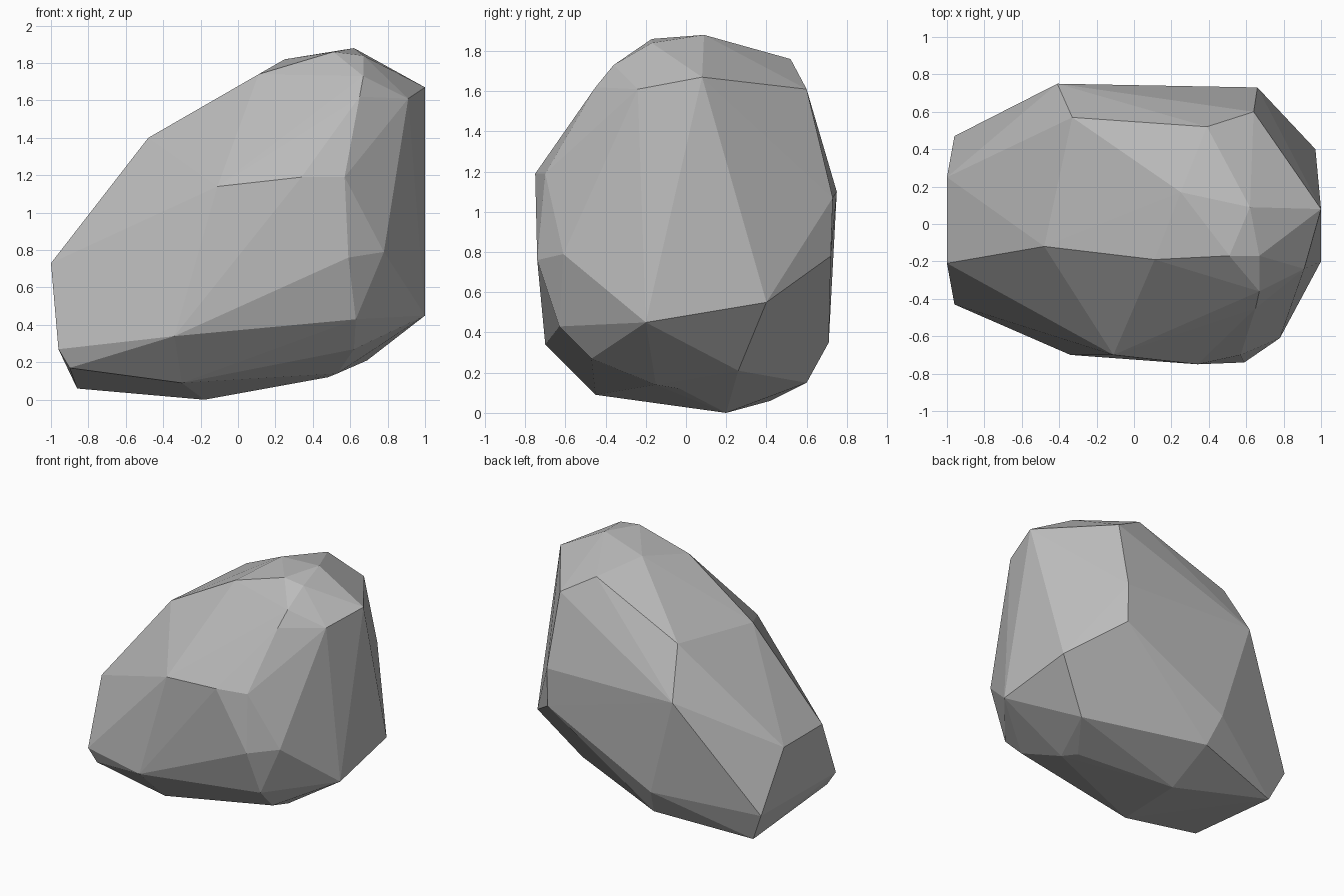
import bpy
import bmesh


def make_material(name, colour):
    """Plain flat colour, shown in the viewport and in a render."""
    material = bpy.data.materials.new(name)
    material.use_nodes = True
    material.diffuse_color = colour
    shader = material.node_tree.nodes["Principled BSDF"]
    shader.inputs["Base Color"].default_value = colour
    shader.inputs["Roughness"].default_value = 0.9
    return material


def hull_object(name, groups, material):
    """Chisel a boulder as the convex skin around its corner groups."""
    mesh = bpy.data.meshes.new(name)
    chisel = bmesh.new()
    for corners in groups.values():
        for corner in corners:
            chisel.verts.new(corner)
    result = bmesh.ops.convex_hull(chisel, input=chisel.verts[:])
    spare = [item for item in result["geom_interior"]
             if isinstance(item, bmesh.types.BMVert) and item.is_valid]
    bmesh.ops.delete(chisel, geom=spare, context="VERTS")
    bmesh.ops.recalc_face_normals(chisel, faces=chisel.faces[:])
    for face in chisel.faces:
        face.smooth = False
    chisel.to_mesh(mesh)
    chisel.free()
    mesh.materials.append(material)
    boulder = bpy.data.objects.new(name, mesh)
    bpy.context.collection.objects.link(boulder)
    return boulder


default_cube = bpy.data.objects.get("Cube")
if default_cube:
    bpy.data.objects.remove(default_cube, do_unlink=True)

# Corners of the boulder, grouped from the peak down to the ground
corner_groups = {
    "peak": [
        (.62, .09, 1.88), (.51, -.17, 1.86), (.67, -.17, 1.84),
        (.25, .17, 1.82), (.39, .52, 1.76), (.11, -.19, 1.74),
        (.67, -.36, 1.73),
    ],
    "shoulder": [
        (1, .08, 1.67), (.91, -.24, 1.61), (.64, .6, 1.61),
        (.65, -.45, 1.62), (.44, -.59, 1.39), (-.33, .57, 1.46),
        (-.48, -.12, 1.4),
    ],
    "waist": [
        (-.11, -.7, 1.14), (.34, -.75, 1.19), (.57, -.7, 1.19),
        (.95, -.2, 1.07), (.66, .73, 1.07), (-.41, .75, 1.1),
        (.59, -.74, .76), (.78, -.61, .79), (.66, .72, .78),
        (-1, -.21, .73), (-1, .25, .73),
    ],
    "skirt": [
        (.97, .4, .55), (1, -.2, .45), (.63, -.63, .43),
        (-.34, -.7, .34), (-.2, .71, .35), (-.96, -.43, .27),
        (-.96, .47, .28), (.62, -.47, .27), (.69, .26, .21),
    ],
    "base": [
        (-.9, -.41, .17), (-.15, .6, .15), (.53, -.15, .14),
        (.48, -.03, .12), (-.3, -.45, .09), (-.86, .42, .06),
        (-.18, .2, 0),
    ],
}

# Single faceted grey stone
stone_grey = make_material("stone_grey", (0.5, 0.5, 0.5, 1))
hull_object("boulder", corner_groups, stone_grey)
